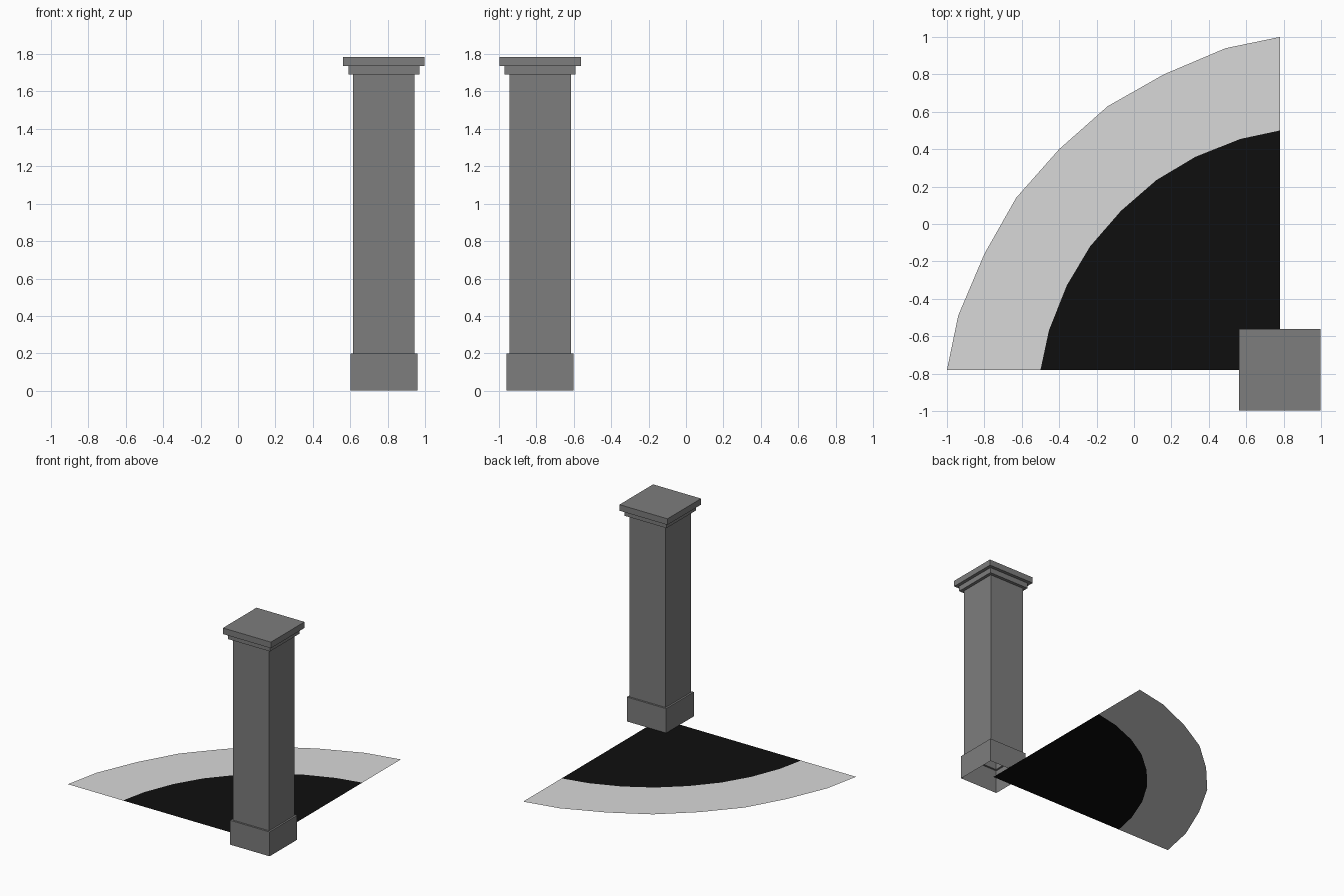
import bpy
import bmesh

if "Cube" in bpy.data.objects:
    bpy.data.objects.remove(bpy.data.objects["Cube"])

C = 0.78  # pillar axis at (C, -C), also the corner of the quarter-round floor


def material(name, v):
    m = bpy.data.materials.new(name)
    m.diffuse_color = (v, v, v, 1)
    m.use_nodes = True
    m.node_tree.nodes["Principled BSDF"].inputs["Base Color"].default_value = m.diffuse_color
    return m


stone = material("mid grey stone", 0.205)
pale = material("pale grey paving", 0.69)
black = material("black paving", 0.0045)


def finish(bm, name, mat):
    me = bpy.data.meshes.new(name)
    bm.to_mesh(me)
    bm.free()
    me.materials.append(mat)
    ob = bpy.data.objects.new(name, me)
    bpy.context.collection.objects.link(ob)


def square_loft(name, profile, cap_top=False):
    """Sweep a (half width, height) profile around a square plan."""
    bm = bmesh.new()
    rings = [[bm.verts.new((C + sx * h, -C + sy * h, z))
              for sx, sy in ((-1, -1), (1, -1), (1, 1), (-1, 1))]
             for h, z in profile]
    for a, b in zip(rings, rings[1:]):
        for i in range(4):
            j = (i + 1) % 4
            bm.faces.new((a[i], a[j], b[j], b[i]))
    if cap_top:
        bm.faces.new(rings[-1])
    finish(bm, name, stone)


# Pillar: plinth, shaft and two-step cap
square_loft("pillar_base", [(0.179, 0), (0.179, 0.2), (0.164, 0.2)])
square_loft("pillar_shaft", [(0.164, 0.2), (0.164, 1.69)])
square_loft("pillar_cap", [(0.164, 1.69), (0.19, 1.69), (0.19, 1.735),
                           (0.218, 1.735), (0.218, 1.785)], cap_top=True)


def arc(half):
    """Complete half an arc by mirroring it across the diagonal."""
    return half + [(-y, -x) for x, y in reversed(half[:-1])]


outer = arc([(C, 1.0), (0.49, 0.94), (0.16, 0.80), (-0.14, 0.63), (-0.40, 0.40)])
inner = arc([(C, 0.50), (0.57, 0.455), (0.33, 0.36), (0.12, 0.235), (-0.07, 0.07)])

# Outer paving band
bm = bmesh.new()
o = [bm.verts.new((x, y, 0)) for x, y in outer]
n = [bm.verts.new((x, y, 0)) for x, y in inner]
for i in range(len(o) - 1):
    bm.faces.new((o[i], o[i + 1], n[i + 1], n[i]))
finish(bm, "outer_paving_band", pale)

# Inner black quarter
bm = bmesh.new()
corner = bm.verts.new((C, -C, 0))
n = [bm.verts.new((x, y, 0)) for x, y in inner]
for a, b in zip(n, n[1:]):
    bm.faces.new((corner, a, b))
finish(bm, "inner_paving_quarter", black)
